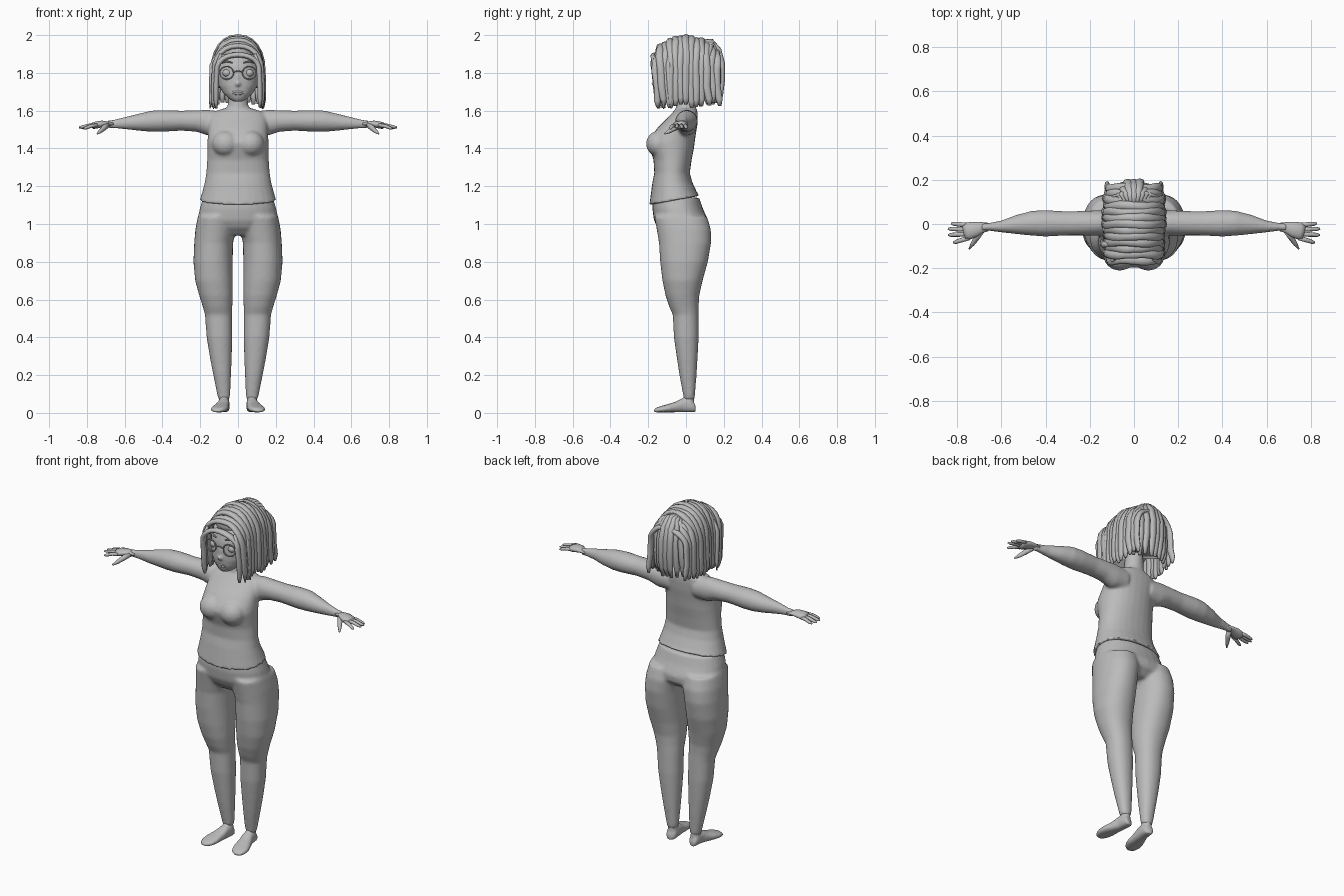
import bpy, bmesh, math, random
from mathutils import Vector as V

random.seed(4)
grey = bpy.data.materials.new("plain_grey")
grey.diffuse_color = (0.5, 0.5, 0.5, 1)


def ring(c, u, v, n=24, p=1.0):
    """Closed loop around c spanned by u and v; p below 1 makes it boxier."""
    pts = []
    for i in range(n):
        a = 2 * math.pi * i / n
        ca, sa = math.cos(a), math.sin(a)
        pts.append(V(c) + V(u) * math.copysign(abs(ca) ** p, ca) + V(v) * math.copysign(abs(sa) ** p, sa))
    return pts


def tube(path, radii, ref, flat=1.0, n=8):
    """Rings along a path; ref is the wide direction, flat scales the thickness."""
    path = [V(p) for p in path]
    out = []
    for i, p in enumerate(path):
        t = (path[min(i + 1, len(path) - 1)] - path[max(i - 1, 0)]).normalized()
        v = t.cross(V(ref)).normalized()
        u = v.cross(t)
        out.append(ring(p, u * radii[i], v * radii[i] * flat, n))
    return out


def ball(c, r):
    """Ellipsoid as a stack of rings."""
    return [ring((c[0], c[1], c[2] + r[2] * math.sin(a)), (r[0] * math.cos(a), 0, 0), (0, r[1] * math.cos(a), 0), 16)
            for a in [math.radians(d) for d in range(-80, 81, 20)]]


def levels(rows, p=1.0, tilt=0):
    """Rows of z, x min, x max, y front, y back."""
    return [ring(((a + b) / 2, (f + k) / 2, z), ((b - a) / 2, 0, 0), (0, (k - f) / 2, tilt if i == 0 else 0), 28, p)
            for i, (z, a, b, f, k) in enumerate(rows)]


def mirror(loft):
    return [[V((-q.x, q.y, q.z)) for q in r] for r in loft]


def part(name, lofts, voxel=0, smooth=0):
    bm = bmesh.new()
    for loft in lofts:
        vs = [[bm.verts.new(q) for q in r] for r in loft]
        n = len(vs[0])
        for a, b in zip(vs, vs[1:]):
            for i in range(n):
                bm.faces.new((a[i], a[(i + 1) % n], b[(i + 1) % n], b[i]))
        bm.faces.new(vs[0])
        bm.faces.new(vs[-1])
    bmesh.ops.recalc_face_normals(bm, faces=bm.faces)
    me = bpy.data.meshes.new(name)
    bm.to_mesh(me)
    bm.free()
    me.materials.append(grey)
    for f in me.polygons:
        f.use_smooth = True
    ob = bpy.data.objects.new(name, me)
    bpy.context.collection.objects.link(ob)
    if voxel:
        m = ob.modifiers.new("merge", 'REMESH')
        m.mode, m.voxel_size, m.use_smooth_shade = 'VOXEL', voxel, True
        s = ob.modifiers.new("soften", 'SMOOTH')
        s.factor, s.iterations = 0.5, smooth
    return ob


# Trousers: pelvis and two tapering legs merged
pelvis = levels([(1.14, -.185, .185, -.175, .07), (1.08, -.203, .203, -.178, .09), (1.02, -.214, .214, -.17, .118),
                 (.98, -.19, .19, -.15, .115), (.94, -.1, .1, -.11, .07)], .9)
leg = levels([(1.04, .01, .213, -.168, .112), (.97, .012, .226, -.155, .132), (.9, .026, .232, -.143, .133),
              (.8, .028, .236, -.137, .116), (.7, .028, .227, -.125, .088), (.62, .028, .205, -.108, .07),
              (.56, .03, .186, -.088, .067), (.52, .031, .175, -.07, .067), (.4, .03, .166, -.064, .067),
              (.3, .033, .15, -.05, .062), (.2, .037, .131, -.035, .056), (.1, .041, .111, -.016, .048),
              (.07, .046, .104, -.01, .045)], .92)
part("trousers", [pelvis, leg, mirror(leg)], .009, 6)

# Shirt body, bust, neck and arms merged
torso = levels([(1.125, -.203, .203, -.194, .073), (1.16, -.192, .192, -.186, .062), (1.22, -.176, .176, -.178, .034),
                (1.27, -.168, .168, -.168, .02), (1.34, -.163, .163, -.172, .03), (1.4, -.162, .162, -.192, .042),
                (1.43, -.162, .162, -.2, .046), (1.46, -.16, .16, -.188, .05), (1.51, -.157, .157, -.15, .058),
                (1.56, -.155, .155, -.1, .062), (1.59, -.14, .14, -.072, .062), (1.612, -.075, .075, -.05, .055)],
               .92, .024)
bust = ball((.065, -.14, 1.425), (.075, .072, .07))
neck = levels([(1.57, -.08, .08, -.07, .06), (1.61, -.058, .058, -.055, .053), (1.65, -.052, .052, -.05, .05),
               (1.72, -.05, .05, -.05, .05)])
# Arm rows: x, z bottom, z top, y front, y back
arm = [ring((x, (f + k) / 2, (b + t) / 2), (0, (k - f) / 2, 0), (0, 0, (t - b) / 2), 20) for x, b, t, f, k in [
    (.08, 1.47, 1.595, -.05, .06), (.16, 1.468, 1.605, -.052, .062), (.22, 1.488, 1.602, -.052, .06),
    (.3, 1.494, 1.6, -.052, .057), (.4, 1.488, 1.603, -.057, .063), (.46, 1.488, 1.6, -.053, .06),
    (.53, 1.494, 1.583, -.046, .042), (.6, 1.502, 1.566, -.038, .016), (.66, 1.507, 1.552, -.03, .004),
    (.69, 1.507, 1.55, -.033, .004)]]
part("shirt_and_arms", [torso, bust, mirror(bust), neck, arm, mirror(arm)], .008, 5)

# Hands: palm, four fingers and a thumb
palm = tube([(.66, -.013, 1.53), (.69, -.016, 1.531), (.72, -.024, 1.53), (.75, -.032, 1.524), (.768, -.036, 1.52)],
            [.019, .025, .035, .039, .034], (0, 1, 0), .5, 14)
hand = [palm]
for y0, tip in [(-.006, (.828, .002, 1.508)), (-.025, (.842, -.022, 1.51)), (-.045, (.842, -.05, 1.512)),
                (-.062, (.818, -.085, 1.505))]:
    a, b = V((.745, y0, 1.523)), V(tip)
    hand.append(tube([a, a.lerp(b, .45) + V((0, 0, .004)), a.lerp(b, .85), b], [.011, .0105, .009, .004], (0, 1, 0), .9))
hand.append(tube([(.69, -.03, 1.525), (.71, -.06, 1.508), (.73, -.09, 1.49), (.745, -.113, 1.478)],
                 [.016, .015, .011, .004], (0, 0, 1), .9))
part("left_hand", hand)
part("right_hand", [mirror(h) for h in hand])

# Feet, splayed outward; rows: y, x centre, half width, height
foot = [ring((x, y, h / 2 + .003), (w, w * .25, 0), (0, 0, h / 2), 18, .8) for y, x, w, h in [
    (.05, .07, .012, .03), (.042, .071, .026, .05), (.015, .073, .03, .075), (-.02, .077, .031, .074),
    (-.06, .086, .037, .054), (-.1, .095, .044, .042), (-.135, .103, .042, .032), (-.158, .109, .03, .024),
    (-.168, .112, .014, .014)]]
ankle = levels([(.03, .044, .106, -.02, .046), (.07, .048, .1, -.012, .043), (.11, .05, .1, -.01, .043)])
part("left_foot", [foot, ankle], .007, 3)
part("right_foot", [mirror(foot), mirror(ankle)], .007, 3)

# Head with jaw, nose and lips
head = levels([(1.648, -.022, .022, -.142, -.085), (1.662, -.047, .047, -.153, -.05), (1.69, -.077, .077, -.163, 0),
               (1.73, -.101, .101, -.167, .04), (1.78, -.114, .114, -.167, .08), (1.83, -.117, .117, -.165, .1),
               (1.88, -.11, .11, -.152, .1), (1.93, -.085, .085, -.11, .08), (1.96, -.03, .03, -.05, .05)], .95)
nose = ball((0, -.168, 1.742), (.014, .016, .013))
bridge = ball((0, -.163, 1.77), (.009, .01, .035))
part("head", [head, nose, bridge], .007, 3)
part("lips", [tube([(x, -.16 + 3 * x * x, 1.694 + dz + 4 * x * x) for x in (-.03, -.015, 0, .015, .03)],
                   [.002, .006, .007, .006, .002], (0, 0, 1)) for dz in (.004, -.005)])

# Eyes, brows and round glasses
for s, side in ((1, "left"), (-1, "right")):
    part(side + "_eye", [ball((s * .058, -.143, 1.8), (.024, .017, .02))])
    part(side + "_brow", [tube([(s * .03, -.163, 1.853), (s * .06, -.156, 1.862), (s * .09, -.135, 1.85)],
                               [.003, .005, .002], (0, 0, 1))])
    rim = [(s * .06 + .036 * math.cos(a), -.171 + .3 * max(0, .036 * s * math.cos(a)), 1.8 + .034 * math.sin(a))
           for a in [math.tau * i / 24 for i in range(25)]]
    part(side + "_rim", [tube(rim, [.0035] * 25, (0, 1, 0), 1, 6)])
    part(side + "_temple", [tube([(s * .095, -.16, 1.805), (s * .118, -.12, 1.808), (s * .12, 0, 1.805)],
                                 [.0035] * 3, (0, 0, 1), 1, 6)])
part("glasses_bridge", [tube([(-.025, -.171, 1.805), (0, -.176, 1.81), (.025, -.171, 1.805)], [.0035] * 3, (0, 0, 1), 1, 6)])

# Hair cap under the strands
part("hair_cap", [levels([(1.72, -.115, .115, .0, .165), (1.8, -.122, .122, -.03, .18), (1.86, -.121, .121, -.09, .178),
                          (1.9, -.115, .115, -.14, .165), (1.94, -.095, .095, -.13, .15),
                          (1.97, -.06, .06, -.09, .12), (1.982, -.02, .02, -.03, .06)])])

# Hair strands arching from side to side over the crown
strands = []
rows = 13
for i in range(rows):
    y = -.163 + .325 * i / (rows - 1)
    k = (y / .2) ** 2
    top = 1.988 - .105 * k - (.02 if i == 0 else 0) + random.uniform(-.005, .004)
    w = .131 - .022 * k + random.uniform(-.006, .006)
    path, rad = [], []
    ends = [random.uniform(1.608, 1.635) + max(0, y) * .1 for _ in range(2)]
    for s, e in ((1, ends[0]), (-1, ends[1])):
        drift = random.uniform(-.006, .006)
        low = .02 if y < -.1 else (.012 if y > .1 else 0)
        half = [(s * (w + .003), y + drift + low, e, .009), (s * (w + .005), y + drift + low * .8, e + .035, .018),
                (s * (w + .004), y + low * .4 - drift, 1.73, .021)]
        for d in range(0, 90, 15):
            a = math.radians(d)
            half.append((s * w * math.cos(a) ** .9, y + .004 * math.sin(i * 2.1 + s * d / 14),
                         1.82 + (top - 1.82) * math.sin(a), .021))
        if s == 1:
            half.append((0, y, top, .021))
        else:
            half.reverse()
        path += [h[:3] for h in half]
        rad += [h[3] for h in half]
    strands.append(tube(path, rad, (0, 1, 0), .65))
part("crown_strands", strands)

# Loose locks framing the face
locks = []
for s in (1, -1):
    for x, y, z in ((.112, -.158, 1.615), (.125, -.13, 1.61), (.142 if s < 0 else .13, -.09, 1.612)):
        locks.append(tube([(s * x * .8, y, 1.9), (s * x * .98, y - .004, 1.84), (s * x, y, 1.75),
                           (s * x * 1.02, y + .008, 1.66), (s * x * 1.04, y + .012, z)],
                          [.01, .014, .014, .012, .003], (0, 1, 0), .8))
part("face_locks", locks)

# Back strands falling from the crown
back = []
for i in range(9):
    x = -.108 + .027 * i
    b = .19 - 5 * x * x + random.uniform(-.004, .006)
    j = random.uniform(-.005, .005)
    top = 1.968 - 2.5 * x * x
    back.append(tube([(x * .35, .085, top + .005), (x * .6, .135, top), (x * .85, b - .018, top - .045),
                      (x + j, b, 1.85), (x, b, 1.76), (x - j, b - .007, 1.69), (x, b - .014, 1.632 + random.uniform(0, .015))],
                     [.008, .018, .02, .02, .02, .018, .01], (1, 0, 0), .7))
part("back_strands", back)
